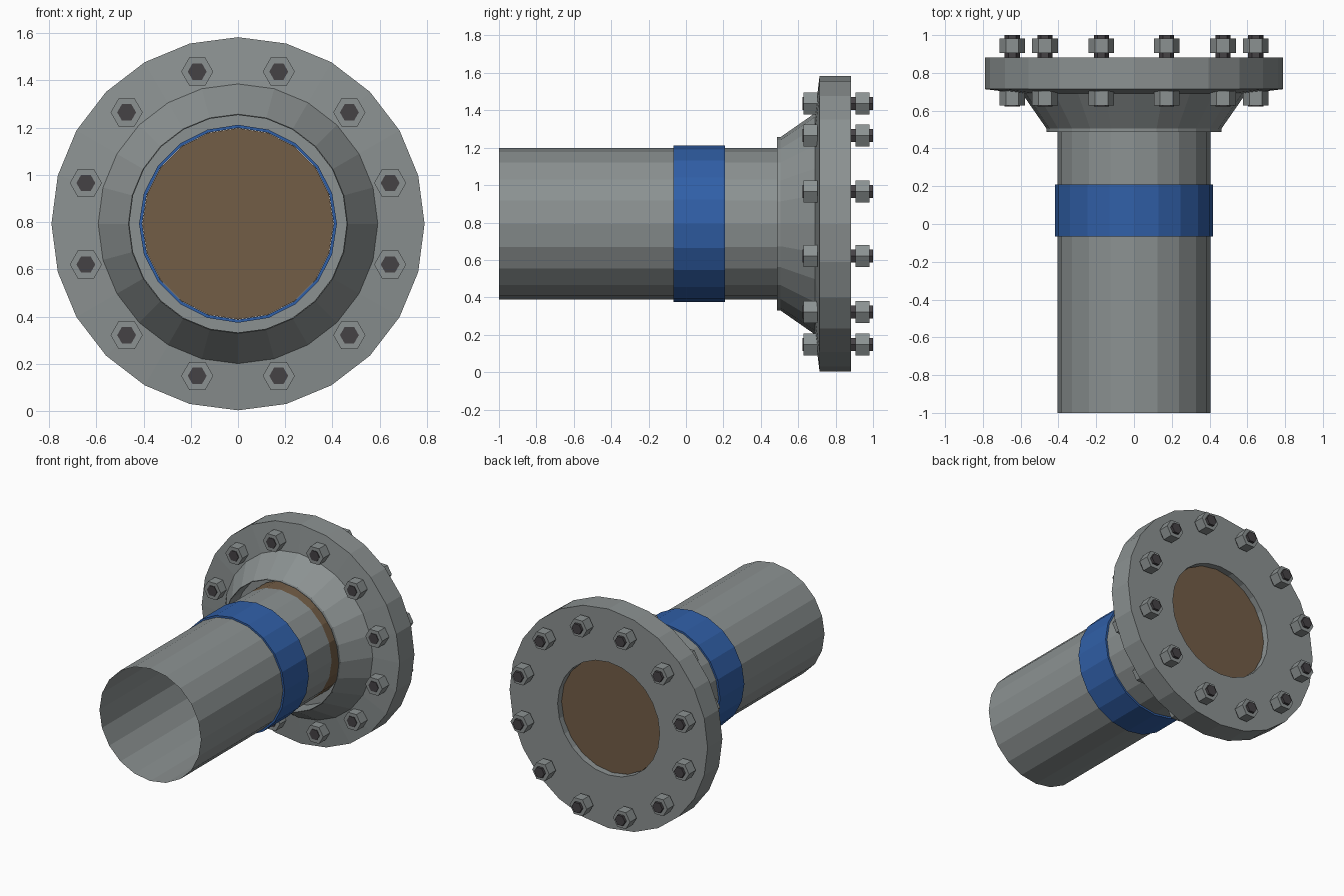
import bpy, bmesh, math

if "Cube" in bpy.data.objects:
    bpy.data.objects.remove(bpy.data.objects["Cube"])

CZ = 0.793  # height of the pipe axis


def material(name, rgb):
    m = bpy.data.materials.new(name)
    m.diffuse_color = (*rgb, 1)
    m.use_nodes = True
    m.node_tree.nodes["Principled BSDF"].inputs["Base Color"].default_value = m.diffuse_color
    return m


steel = material("steel grey", (0.26, 0.285, 0.285))
dark = material("dark bolt", (0.06, 0.054, 0.06))
brown = material("brown plug", (0.17, 0.11, 0.062))
blue = material("blue band", (0.03, 0.115, 0.39))


def lathe(name, profile, sides, mat, closed=False, caps=False, cx=0, cz=CZ):
    """Spin (radius, y) points round an axis parallel to y."""
    bm = bmesh.new()
    rings = []
    for r, y in profile:
        rings.append([bm.verts.new((cx + r * math.cos(2 * math.pi * k / sides), y,
                                    cz + r * math.sin(2 * math.pi * k / sides)))
                      for k in range(sides)])
    pairs = list(zip(rings, rings[1:]))
    if closed:
        pairs.append((rings[-1], rings[0]))
    for a, b in pairs:
        for k in range(sides):
            j = (k + 1) % sides
            bm.faces.new((a[k], a[j], b[j], b[k]))
    if caps:
        bm.faces.new(rings[0])
        bm.faces.new(rings[-1])
    bmesh.ops.recalc_face_normals(bm, faces=bm.faces)
    me = bpy.data.meshes.new(name)
    bm.to_mesh(me)
    bm.free()
    me.materials.append(mat)
    ob = bpy.data.objects.new(name, me)
    bpy.context.collection.objects.link(ob)
    return ob


# thin open pipe, painted band and inner plug
lathe("pipe", [(0.405, -1.0), (0.405, 0.489)], 20, steel)
lathe("pipe_band", [(0.406, -0.067), (0.419, -0.067), (0.419, 0.209), (0.406, 0.209)],
      20, blue, closed=True)
lathe("inner_plug", [(0.405, 0.489), (0.405, 0.84)], 20, brown, caps=True)

# flange: lip, conical hub, slightly sloped face, outer rim, bore
lathe("flange", [(0.46, 0.487), (0.464, 0.487), (0.464, 0.506), (0.592, 0.69),
                 (0.79, 0.714), (0.79, 0.882), (0.407, 0.882), (0.407, 0.62),
                 (0.46, 0.62)], 24, steel, closed=True)

# twelve studs with a nut on each side
for i in range(12):
    a = math.radians(15 + 30 * i)
    pos = dict(cx=0.667 * math.cos(a), cz=CZ + 0.667 * math.sin(a))
    lathe(f"stud_{i}", [(0.04, 0.622), (0.04, 1.0)], 6, dark, caps=True, **pos)
    lathe(f"front_nut_{i}", [(0.068, 0.627), (0.068, 0.704)], 6, steel, caps=True, **pos)
    lathe(f"back_nut_{i}", [(0.068, 0.906), (0.068, 0.982)], 6, steel, caps=True, **pos)
